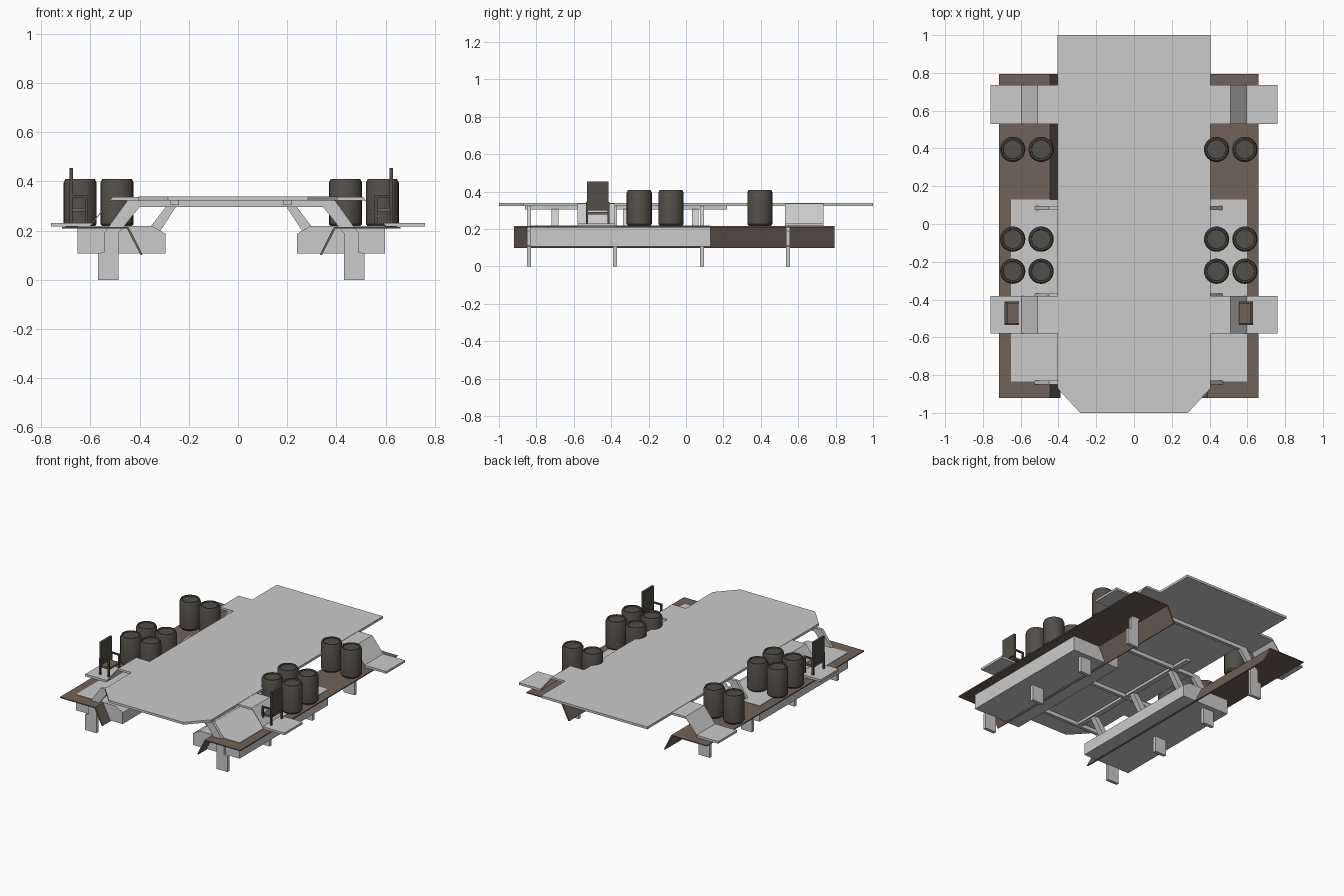
import bpy, bmesh, math

if "Cube" in bpy.data.objects:
    bpy.data.objects.remove(bpy.data.objects["Cube"])

CX = -0.0275  # the side pontoons mirror about this line


def material(name, rgb):
    m = bpy.data.materials.new(name)
    m.diffuse_color = (*rgb, 1)
    m.use_nodes = True
    m.node_tree.nodes["Principled BSDF"].inputs["Base Color"].default_value = m.diffuse_color
    return m


BROWN = material("brown_plank", (0.16, 0.125, 0.10))
DARK = material("dark_metal", (0.085, 0.075, 0.065))


def finish(bm, name, mat=None):
    bmesh.ops.recalc_face_normals(bm, faces=bm.faces)
    me = bpy.data.meshes.new(name)
    bm.to_mesh(me)
    bm.free()
    ob = bpy.data.objects.new(name, me)
    bpy.context.collection.objects.link(ob)
    if mat:
        me.materials.append(mat)
    return ob


def extrude(name, pts, axis, lo, hi, mat=None):
    """Extrude a 2D outline: axis 'y' takes (x, z), axis 'z' takes (x, y)."""
    bm = bmesh.new()
    place = (lambda p: (p[0], lo, p[1])) if axis == 'y' else (lambda p: (p[0], p[1], lo))
    face = bm.faces.new([bm.verts.new(place(p)) for p in pts])
    new = bmesh.ops.extrude_face_region(bm, geom=[face])["geom"]
    step = (0, hi - lo, 0) if axis == 'y' else (0, 0, hi - lo)
    bmesh.ops.translate(bm, vec=step, verts=[v for v in new if isinstance(v, bmesh.types.BMVert)])
    return finish(bm, name, mat)


def box(name, x0, x1, y0, y1, z0, z1, mat=None):
    return extrude(name, [(x0, z0), (x1, z0), (x1, z1), (x0, z1)], 'y', y0, y1, mat)


def flip(pts, c=CX):
    return [(2 * c - x, z) for x, z in pts]


def barrel(name, x, y):
    """Lathe a drum with bevelled rims and a recessed lid."""
    prof = [(0, .215), (.058, .215), (.067, .227), (.067, .395), (.060, .41),
            (.052, .41), (.050, .403), (0, .403)]
    bm = bmesh.new()
    vs = [bm.verts.new((r, 0, z)) for r, z in prof]
    edges = [bm.edges.new(e) for e in zip(vs, vs[1:])]
    bmesh.ops.spin(bm, geom=vs + edges, cent=(0, 0, 0), axis=(0, 0, 1),
                   angle=math.tau, steps=24)
    bmesh.ops.remove_doubles(bm, verts=bm.verts, dist=1e-5)
    bmesh.ops.translate(bm, vec=(x, y, 0), verts=bm.verts)
    ob = finish(bm, name, DARK)
    bpy.ops.object.select_all(action='DESELECT')
    ob.select_set(True)
    bpy.context.view_layer.objects.active = ob
    bpy.ops.object.shade_smooth_by_angle(angle=math.radians(35))


# Main deck in two halves meeting on the centre line
half = [(0, -1), (.285, -1), (.405, -.87), (.405, 1), (0, 1)]
extrude("deck_right", half, 'z', .322, .338)
extrude("deck_left", flip(half, 0), 'z', .322, .338)

# Bent arch frames: feet, sloping shoulders and cross beam
outer = [(-.57, 0), (-.57, .108), (-.545, .112), (-.545, .19), (-.45, .322)]
inner = [(-.40, .297), (-.485, .19), (-.485, 0)]
arch = outer + flip(outer)[::-1] + flip(inner)[::-1] + inner
for y in (-.84, -.38, .085, .545):
    extrude("arch_frame", arch, 'y', y - .011, y + .011)

# Folded wings: level shelf, ramp, lower step
wing = [(-.40, .336), (-.51, .336), (-.595, .231), (-.76, .231),
        (-.76, .216), (-.602, .216), (-.517, .322), (-.40, .322)]
for y0, y1 in ((-.58, -.38), (.53, .735)):
    extrude("wing_left", wing, 'y', y0, y1)
    extrude("wing_right", flip(wing, 0), 'y', y0, y1)

# Side assemblies, mirrored about CX
for side in ("left", "right"):
    def s(pts):
        return pts if side == "left" else flip(pts)

    def sbox(name, x0, x1, *rest):
        (a, _), (b, _) = s([(x0, 0), (x1, 0)])
        box(f"{name}_{side}", a, b, *rest)

    # Brown walkway sheet with its inner edge bent down
    extrude(f"walkway_{side}", s([(-.715, .215), (-.445, .215), (-.388, .103),
                                  (-.396, .100), (-.451, .208), (-.715, .208)]),
            'y', -.92, .795, BROWN)
    # Pontoon with chamfered inner top edge
    extrude(f"pontoon_{side}", s([(-.652, .108), (-.295, .108), (-.295, .187),
                                  (-.347, .218), (-.652, .218)]), 'y', -.835, .13)
    # Stringer under the deck and diagonal struts down to the pontoon
    sbox("stringer", -.275, -.24, -.86, .22, .305, .322)
    for y in (-.70, -.32, .05):
        extrude(f"strut_{side}", s([(-.36, .21), (-.315, .20), (-.252, .297),
                                    (-.252, .308), (-.285, .308)]), 'y', y - .018, y + .018)
    # Barrels
    for y in (.395, -.08, -.25):
        for x in (-.642, -.492):
            bx = s([(x, 0)])[0][0]
            barrel(f"barrel_{side}", bx, y)
    # Chair: back, seat, sled legs and arm rails
    sbox("chair_back", -.685, -.670, -.53, -.415, .30, .455, DARK)
    sbox("chair_seat", -.68, -.612, -.525, -.42, .278, .292, BROWN)
    for y in (-.535, -.420):
        for x in (-.685, -.622):
            sbox("chair_leg", x, x + .012, y, y + .011, .231, .335, DARK)
        sbox("chair_arm", -.685, -.61, y, y + .011, .335, .345, DARK)
